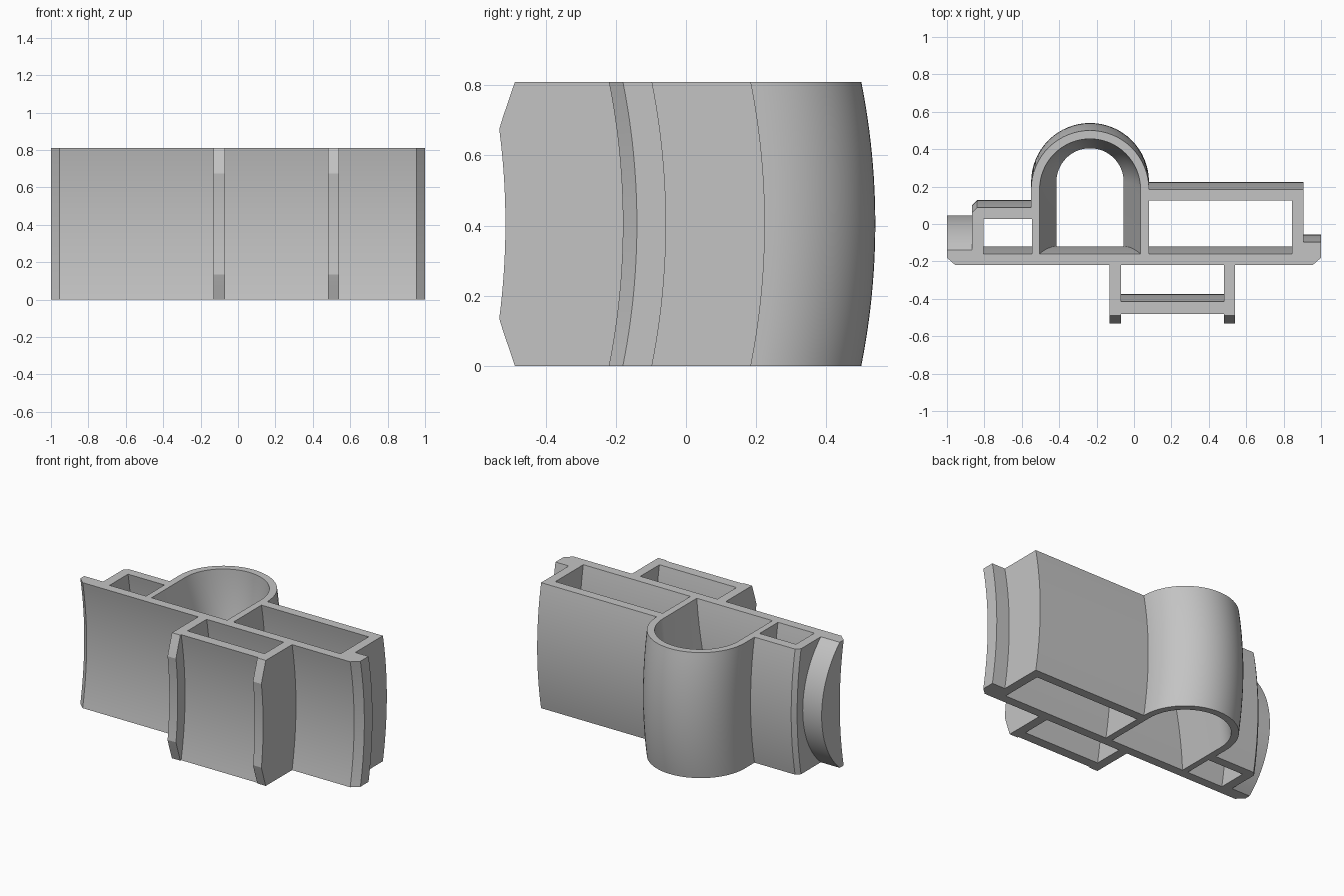
import bpy
import bmesh
from math import sin, cos, pi, sqrt, radians

cube = bpy.data.objects.get("Cube")
if cube:
    bpy.data.objects.remove(cube, do_unlink=True)

HEIGHT = 0.81
HALF = HEIGHT / 2
LEVELS = 24
BOW = 0.04          # backward bulge of every wall at mid height
TONGUE_BOW = 0.185  # stronger bulge of the tongue on the right end
FRONT = -0.22
ARCH_X, ARCH_Y = -0.235, 0.185
ARC_STEPS = 32


def bulge(z, sag):
    """Circular arc offset: zero at both ends, sag at mid height."""
    r = (HALF ** 2 + sag ** 2) / (2 * sag)
    return sqrt(r * r - (z - HALF) ** 2) - (r - sag)


def arch(radius):
    """Half circle from the +x side round the back to the -x side."""
    return [(ARCH_X + radius * cos(pi * i / ARC_STEPS),
             ARCH_Y + radius * sin(pi * i / ARC_STEPS)) for i in range(ARC_STEPS + 1)]


def bowed(points, z):
    return [(x, y + bulge(z, BOW)) for x, y in points]


def outer_profile(z):
    # Front ribs: bowed crest with straight chamfers at top and bottom
    end = min(z, HEIGHT - z)
    crest = max(-0.555 + bulge(z, BOW), -0.488 - end * 0.34)
    rib = crest - bulge(z, BOW)
    front = [(-0.955, FRONT), (-0.13, FRONT), (-0.13, rib), (-0.07, rib), (-0.07, -0.48),
             (0.48, -0.48), (0.48, rib), (0.54, rib), (0.54, FRONT), (0.955, FRONT)]
    # Left flange and the wide compartment
    left = [(1.0, -0.18), (1.0, -0.097), (0.905, -0.097), (0.905, ARCH_Y)]
    # Small compartment with a clipped corner
    right = [(-0.55, 0.087), (-0.84, 0.087), (-0.865, 0.062)]
    # Bulging tongue
    tongue_y = -0.14 + bulge(z, TONGUE_BOW)
    tongue = [(-0.865, tongue_y), (-1.0, tongue_y)]
    return (bowed(front + left + arch(0.315) + right, z) + tongue
            + bowed([(-1.0, -0.18)], z))


def rectangle(x0, x1, y0, y1):
    points = [(x0, y0), (x1, y0), (x1, y1), (x0, y1)]
    return lambda z: bowed(points, z)


def arched_hole(z):
    # Flared opening, narrowest at mid height
    r = 0.18 + 0.09 * abs(z - HALF) / HALF
    base = [(ARCH_X - r, -0.16), (ARCH_X + r, -0.16)]
    return bowed(base + arch(r), z)


def loft(bm, profile):
    """Skin a closed profile through all levels; return the end edges."""
    rings = []
    for i in range(LEVELS + 1):
        z = HEIGHT * i / LEVELS
        rings.append([bm.verts.new((x, y, z)) for x, y in profile(z)])
    n = len(rings[0])
    for low, high in zip(rings, rings[1:]):
        for k in range(n):
            m = (k + 1) % n
            bm.faces.new((low[k], low[m], high[m], high[k]))
    return [[bm.edges.get((ring[k], ring[(k + 1) % n])) for k in range(n)]
            for ring in (rings[0], rings[-1])]


# Outer skin and the four through openings
bm = bmesh.new()
profiles = [outer_profile, arched_hole,
            rectangle(-0.805, -0.545, -0.16, 0.028),
            rectangle(0.08, 0.845, -0.16, 0.125),
            rectangle(-0.07, 0.48, -0.415, FRONT)]
bottom, top = [], []
for profile in profiles:
    low, high = loft(bm, profile)
    bottom += low
    top += high

# Flat end caps around the openings
for edges in (bottom, top):
    bmesh.ops.triangle_fill(bm, use_beauty=True, use_dissolve=False, edges=edges)
bmesh.ops.recalc_face_normals(bm, faces=bm.faces[:])

mesh = bpy.data.meshes.new("bracket_body")
bm.to_mesh(mesh)
bm.free()
body = bpy.data.objects.new("bracket_body", mesh)
bpy.context.collection.objects.link(body)

# Plain grey material
grey = bpy.data.materials.new("light_grey")
grey.use_nodes = True
colour = (0.55, 0.55, 0.55, 1.0)
grey.diffuse_color = colour
grey.node_tree.nodes["Principled BSDF"].inputs["Base Color"].default_value = colour
mesh.materials.append(grey)

# Smooth curves, sharp corners
bpy.ops.object.select_all(action='DESELECT')
body.select_set(True)
bpy.context.view_layer.objects.active = body
bpy.ops.object.shade_smooth_by_angle(angle=radians(20))
